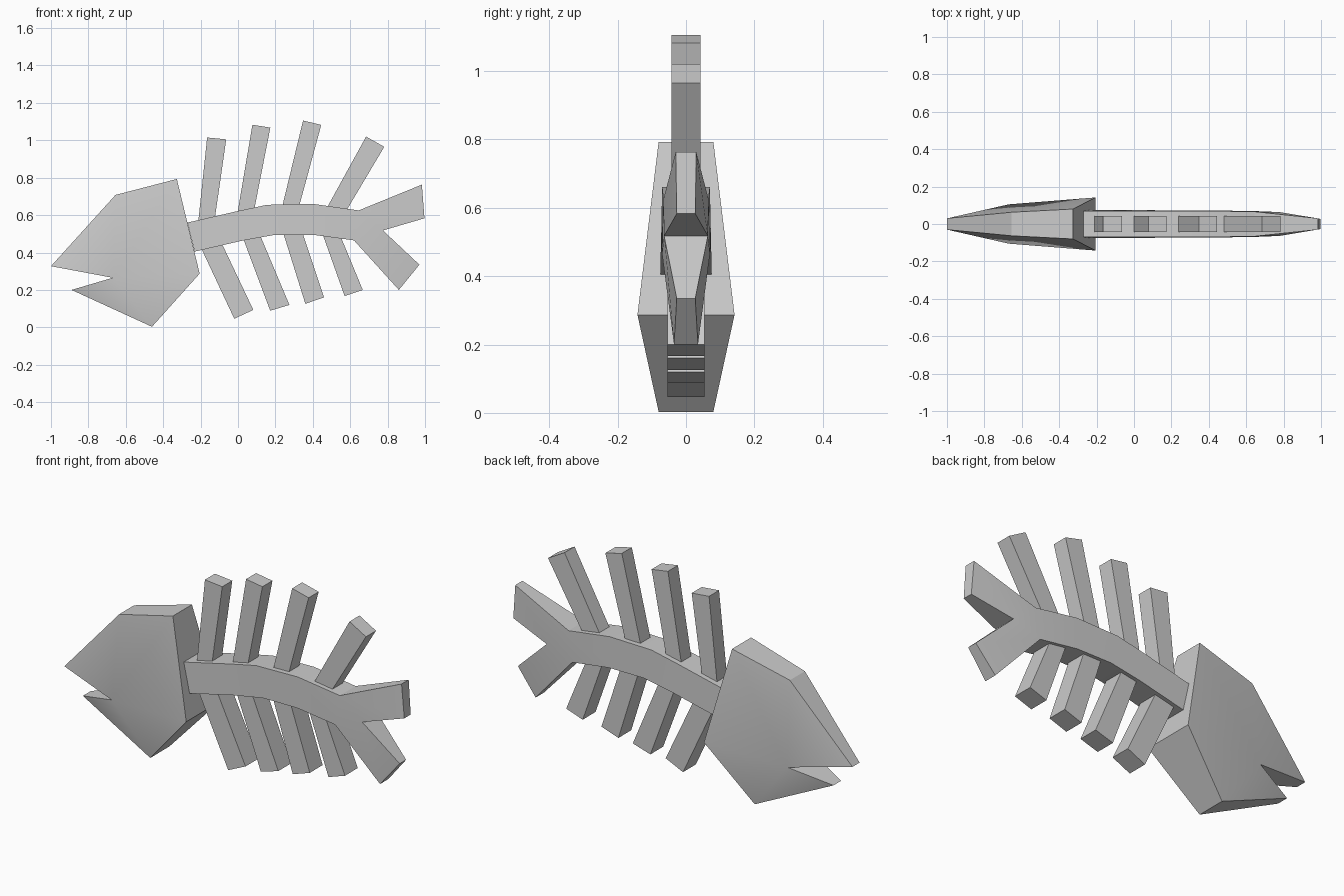
import bpy, bmesh


def slab(name, outline, faces=None, smooth=False):
    """Solid from a front outline of (x, z, half thickness); faces split each side."""
    n = len(outline)
    faces = faces or [tuple(range(n))]
    bm = bmesh.new()
    front = [bm.verts.new((x, -h, z)) for x, z, h in outline]
    back = [bm.verts.new((x, h, z)) for x, z, h in outline]
    for f in faces:
        bm.faces.new([front[i] for i in f])
        bm.faces.new([back[i] for i in reversed(f)])
    for i in range(n):
        j = (i + 1) % n
        bm.faces.new((front[i], back[i], back[j], front[j]))
    bmesh.ops.recalc_face_normals(bm, faces=bm.faces)
    mesh = bpy.data.meshes.new(name)
    bm.to_mesh(mesh)
    bm.free()
    ob = bpy.data.objects.new(name, mesh)
    bpy.context.collection.objects.link(ob)
    if smooth:
        bpy.ops.object.select_all(action='DESELECT')
        ob.select_set(True)
        bpy.context.view_layer.objects.active = ob
        bpy.ops.object.shade_smooth_by_angle(angle=0.52)
    return ob


# Head: sides fan out from the mouth corner (vertex 0)
head = [(-0.67, 0.265, 0.105), (-1.0, 0.327, 0.03), (-0.655, 0.708, 0.063),
        (-0.327, 0.793, 0.08), (-0.205, 0.287, 0.142), (-0.46, 0.003, 0.08),
        (-0.89, 0.2, 0.032)]
slab("head", head, [(0, i, i + 1) for i in range(1, 6)], True)

# Spine with forked tail
top = [(-0.27, 0.56, 0.07), (0.0, 0.622, 0.07), (0.155, 0.655, 0.07),
       (0.4, 0.66, 0.07), (0.645, 0.625, 0.066)]
fork = [(0.983, 0.763, 0.03), (0.997, 0.583, 0.027), (0.775, 0.518, 0.064),
        (0.97, 0.335, 0.027), (0.86, 0.2, 0.035)]
bottom = [(0.62, 0.465, 0.07), (0.4, 0.495, 0.072), (0.2, 0.495, 0.073),
          (0.03, 0.465, 0.074), (-0.232, 0.405, 0.075)]
sides = [(i, i + 1, 13 - i, 14 - i) for i in range(4)]
sides += [(4, 5, 6, 7), (7, 8, 9, 10), (4, 7, 10)]
slab("spine_and_tail", top + fork + bottom, sides, True)

# Ribs: two root corners inside the spine, two tip corners
upper = [[(-0.213, 0.56), (-0.165, 1.015), (-0.063, 1.005), (-0.127, 0.56)],
         [(-0.003, 0.61), (0.077, 1.083), (0.173, 1.068), (0.083, 0.61)],
         [(0.235, 0.64), (0.348, 1.106), (0.445, 1.082), (0.325, 0.64)],
         [(0.473, 0.635), (0.685, 1.02), (0.782, 0.965), (0.577, 0.62)]]
lower = [[(-0.2, 0.43), (-0.02, 0.046), (0.082, 0.093), (-0.092, 0.46)],
         [(0.022, 0.49), (0.172, 0.089), (0.275, 0.12), (0.115, 0.5)],
         [(0.24, 0.51), (0.36, 0.126), (0.46, 0.16), (0.343, 0.51)],
         [(0.45, 0.505), (0.57, 0.167), (0.667, 0.2), (0.545, 0.495)]]
for label, ribs, half in (("upper", upper, 0.042), ("lower", lower, 0.054)):
    for k, rib in enumerate(ribs, 1):
        slab(f"{label}_rib_{k}", [(x, z, half) for x, z in rib])
